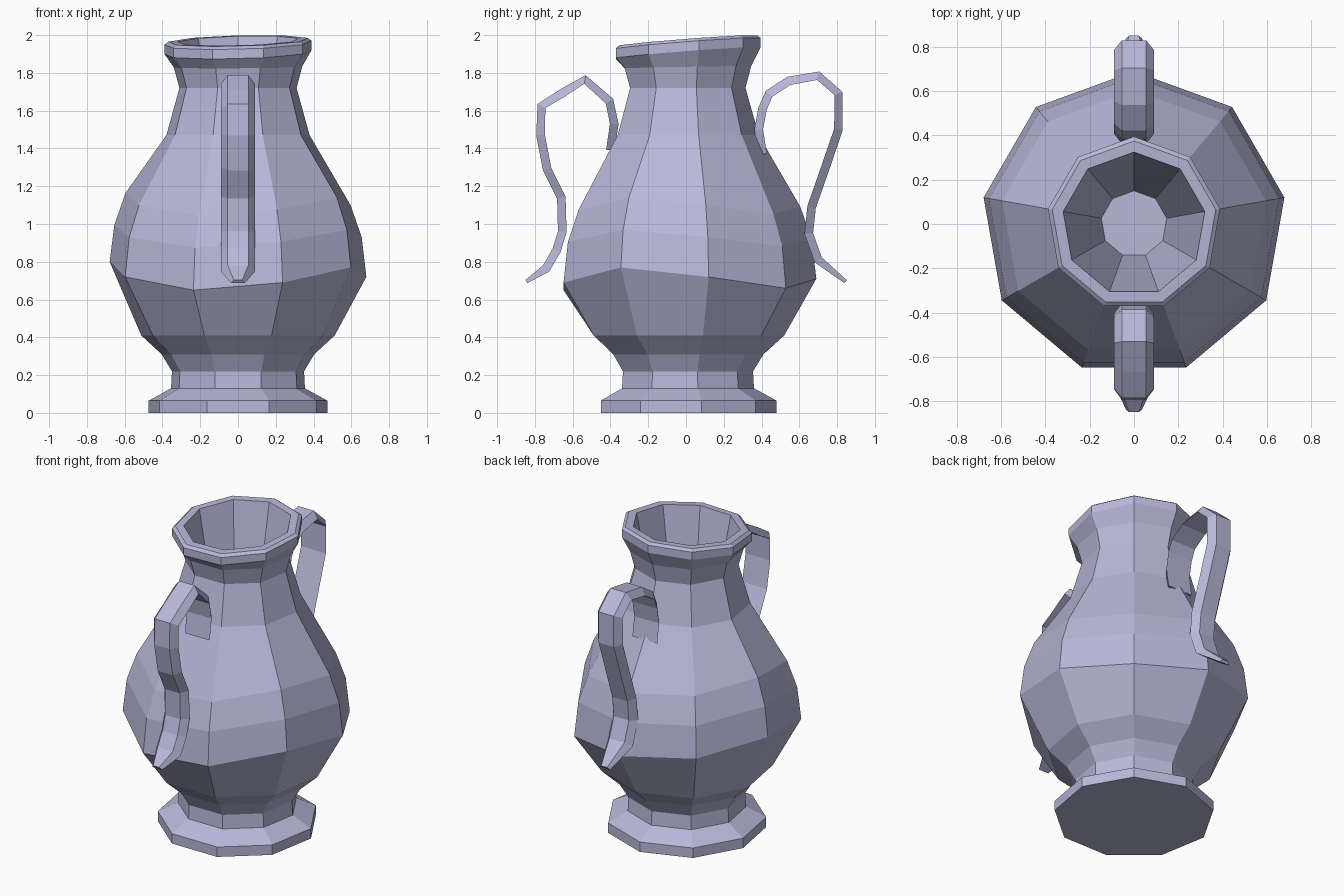
import bpy, bmesh, math
from mathutils import Vector

if "Cube" in bpy.data.objects:
    bpy.data.objects.remove(bpy.data.objects["Cube"], do_unlink=True)

clay = bpy.data.materials.new("lavender_clay")
clay.use_nodes = True
colour = (0.48, 0.48, 0.70, 1)
clay.diffuse_color = colour
clay.node_tree.nodes["Principled BSDF"].inputs["Base Color"].default_value = colour

SIDES = 9


def finish(bm, name):
    bmesh.ops.recalc_face_normals(bm, faces=bm.faces[:])
    mesh = bpy.data.meshes.new(name)
    bm.to_mesh(mesh)
    bm.free()
    mesh.materials.append(clay)
    obj = bpy.data.objects.new(name, mesh)
    bpy.context.collection.objects.link(obj)
    return obj


def skin(bm, loops):
    """Join successive vertex loops with quads and cap both ends."""
    for low, high in zip(loops, loops[1:]):
        n = len(low)
        for i in range(n):
            j = (i + 1) % n
            bm.faces.new((low[i], low[j], high[j], high[i]))
    bm.faces.new(loops[0][::-1])
    bm.faces.new(loops[-1])


# Vessel: radius, height, hand-made wobble, rim tilt
rings = [
    (0.48, 0.0, 0, 0), (0.48, 0.065, 0, 0),
    (0.36, 0.13, 0, 0), (0.355, 0.22, 0, 0),
    (0.41, 0.31, 0, 0), (0.52, 0.41, 0, 0),
    (0.69, 0.72, 1, 0), (0.665, 0.93, 0.8, 0), (0.605, 1.10, 0.8, 0),
    (0.385, 1.47, 0, 0), (0.315, 1.72, 0, 0), (0.345, 1.83, 0, 0.2),
    (0.395, 1.905, 0, 0.9), (0.395, 1.955, 0, 0.9),
    (0.375, 1.97, 0, 0.9), (0.325, 1.97, 0, 0.9),
    (0.15, 1.1, 0, 0),
]
wobble = [-0.01, 0.03, 0.08, 0.0, -0.07, -0.03, 0.05, 0.0, -0.06]

bm = bmesh.new()
loops = []
for radius, height, wob, tilt in rings:
    loop = []
    for i in range(SIDES):
        a = math.pi / 2 + math.tau * i / SIDES
        x, y = radius * math.cos(a), radius * math.sin(a)
        z = height + wob * wobble[i] + tilt * (0.03 * x + 0.085 * y)
        loop.append(bm.verts.new((x, y, min(z, 2.0))))
    loops.append(loop)
skin(bm, loops)
finish(bm, "jug_body")


# Handles: strap with a narrow outer face swept along a side path
def handle(name, path, side):
    bm = bmesh.new()
    pts = [Vector((0, side * d, z)) for d, z in path]
    loops = []
    for i, p in enumerate(pts):
        along = (pts[min(i + 1, len(pts) - 1)] - pts[max(i - 1, 0)]).normalized()
        out = Vector((side, 0, 0)).cross(along)
        last = i == len(pts) - 1
        scale, half = (0.4, 0.01) if last else (1, 0.023)
        section = [(-0.09, -half), (0.09, -half), (0.055, half), (-0.055, half)]
        loops.append([bm.verts.new(p + Vector((w * scale, 0, 0)) + out * t)
                      for w, t in section])
    skin(bm, loops)
    return finish(bm, name)


handle("front_handle", [
    (0.40, 1.39), (0.38, 1.53), (0.405, 1.65), (0.535, 1.765), (0.66, 1.69),
    (0.765, 1.625), (0.77, 1.47), (0.735, 1.29), (0.66, 1.14), (0.655, 0.96),
    (0.685, 0.86), (0.74, 0.765), (0.845, 0.695)], -1)
handle("back_handle", [
    (0.405, 1.37), (0.385, 1.50), (0.405, 1.61), (0.44, 1.69), (0.545, 1.758),
    (0.70, 1.785), (0.808, 1.69), (0.807, 1.50), (0.735, 1.29), (0.665, 1.09),
    (0.65, 0.95), (0.70, 0.81), (0.845, 0.695)], 1)
